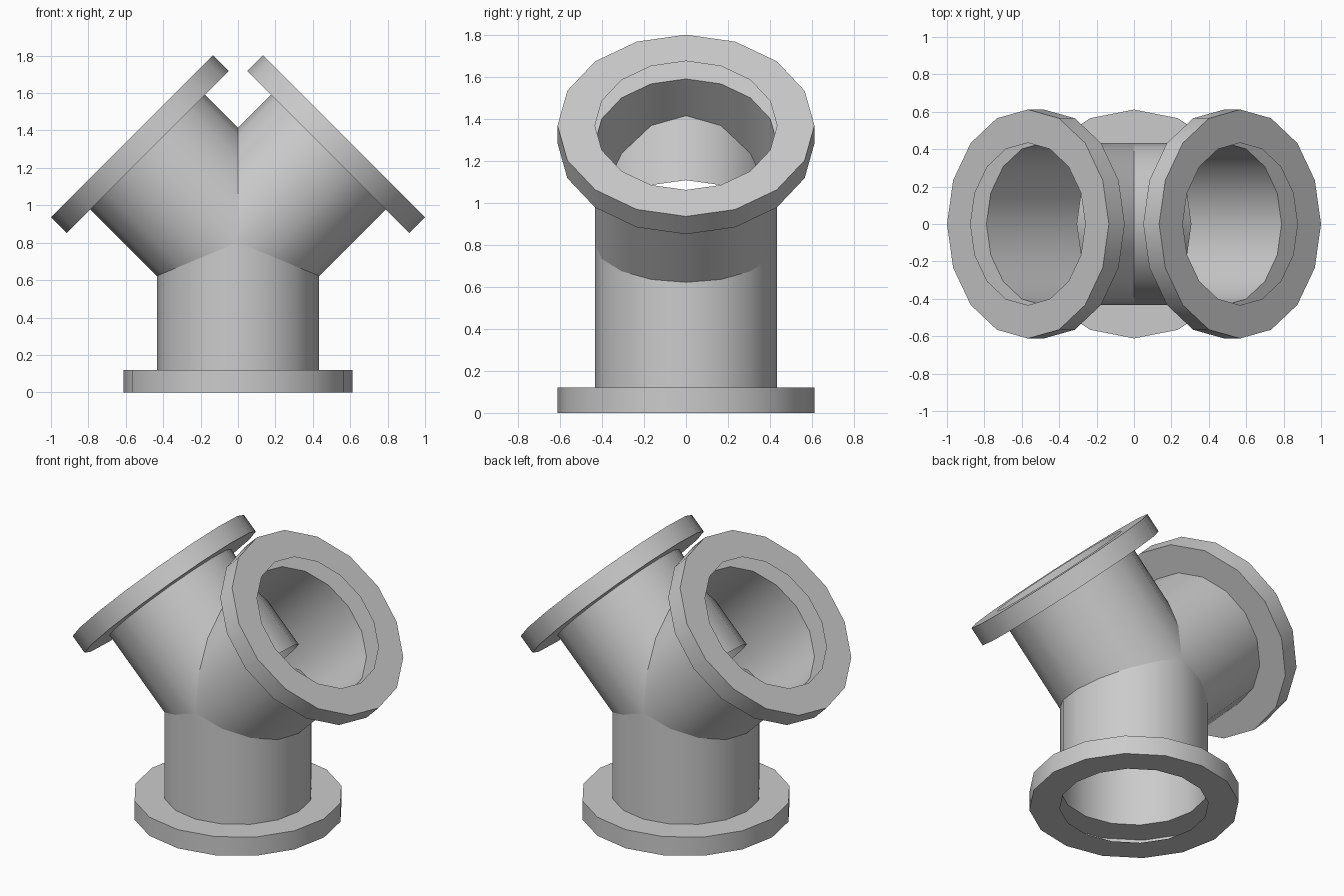
import bpy, bmesh
from math import cos, sin, pi
from mathutils import Matrix

SIDES = 16
PIPE_R = 0.434      # pipe radius
FLANGE_R = 0.612    # flange radius
LENGTH = 0.802      # joint centre to flange face
THICK = 0.12        # flange thickness
JOINT = Matrix.Translation((0, 0, LENGTH))

old = bpy.data.objects.get("Cube")
if old:
    bpy.data.objects.remove(old, do_unlink=True)

# Single grey material
grey = bpy.data.materials.new("light grey")
grey.use_nodes = True
colour = (0.6, 0.6, 0.6, 1)
grey.diffuse_color = colour
grey.node_tree.nodes["Principled BSDF"].inputs["Base Color"].default_value = colour


def lathe(name, profile, tilt):
    """Open surface of revolution, pointing away from the joint at a tilt about y."""
    bm = bmesh.new()
    rings = [[bm.verts.new((r * cos(2 * pi * i / SIDES), r * sin(2 * pi * i / SIDES), h))
              for i in range(SIDES)] for r, h in profile]
    for a, b in zip(rings, rings[1:]):
        for i in range(SIDES):
            j = (i + 1) % SIDES
            bm.faces.new((a[i], a[j], b[j], b[i]))
    bm.transform(JOINT @ Matrix.Rotation(tilt, 4, 'Y'))
    mesh = bpy.data.meshes.new(name)
    bm.to_mesh(mesh)
    bm.free()
    mesh.materials.append(grey)
    obj = bpy.data.objects.new(name, mesh)
    bpy.context.collection.objects.link(obj)
    bpy.ops.object.select_all(action='DESELECT')
    obj.select_set(True)
    bpy.context.view_layer.objects.active = obj
    bpy.ops.object.shade_smooth_by_angle(angle=pi / 6)


inner = LENGTH - THICK
# Thin pipe wall, open at both ends
pipe = [(PIPE_R, 0), (PIPE_R, inner)]
# Flange: back ring, rim and front ring, left open around the bore
flange = [(PIPE_R, inner), (FLANGE_R, inner), (FLANGE_R, LENGTH), (PIPE_R, LENGTH)]

# Base stem and two branches meeting at the joint
for part, tilt in (("base", pi), ("left", pi / 4), ("right", -pi / 4)):
    lathe(part + "_pipe", pipe, tilt)
    lathe(part + "_flange", flange, tilt)
